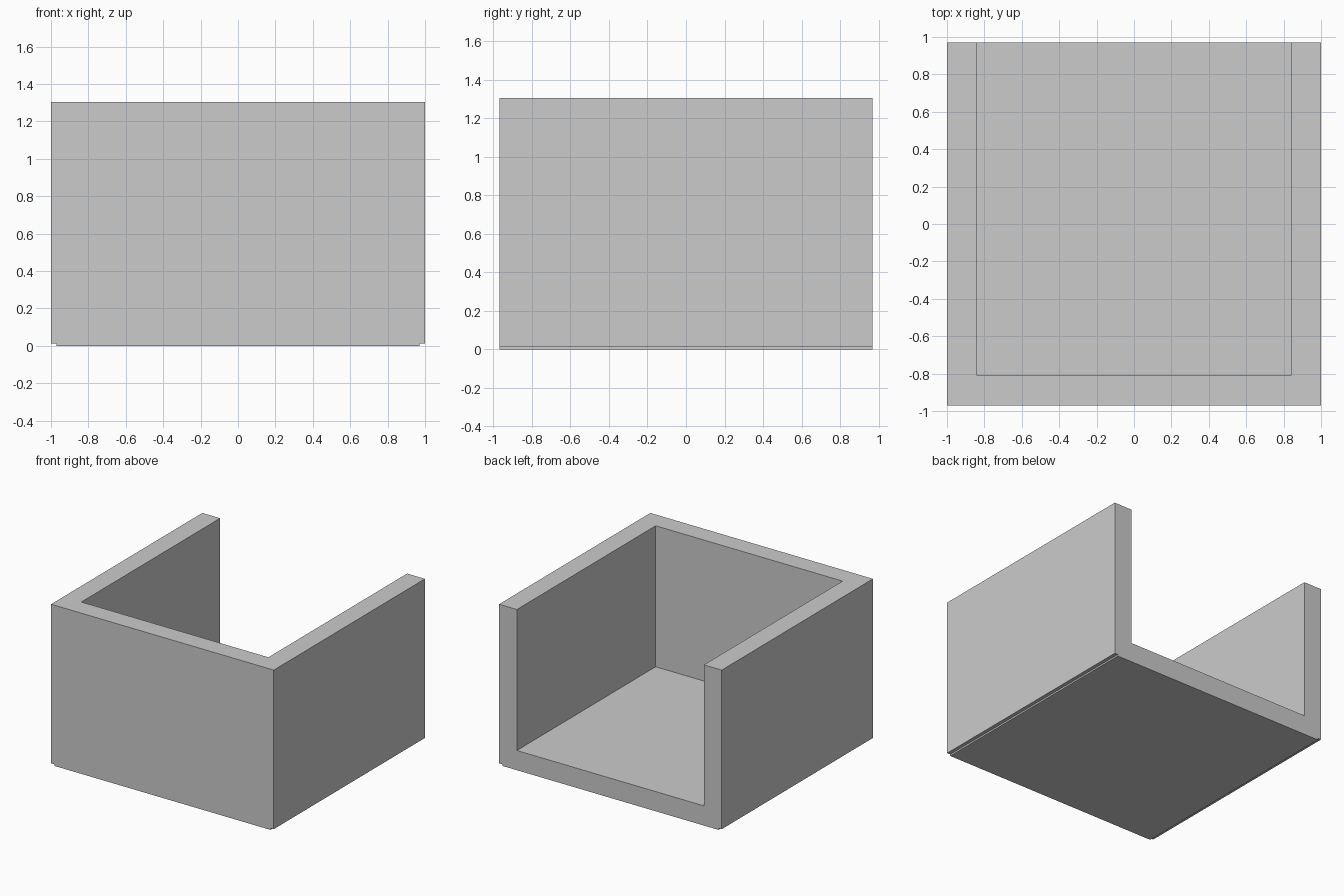
import bpy, bmesh
from mathutils import Vector

if "Cube" in bpy.data.objects:
    bpy.data.objects.remove(bpy.data.objects["Cube"])

W, D, H = 1.0, 0.97, 1.305      # half width, half depth, height
T, FOOT_X, FOOT_Z = 0.16, 0.97, 0.013


def extrude_profile(name, half, y0, y1):
    """Mirror a half x/z profile and extrude it along y as a solid."""
    outline = half + [(-x, z) for x, z in reversed(half)]
    bm = bmesh.new()
    face = bm.faces.new([bm.verts.new((x, y0, z)) for x, z in outline])
    side = bmesh.ops.extrude_face_region(bm, geom=[face])["geom"]
    moved = [v for v in side if isinstance(v, bmesh.types.BMVert)]
    bmesh.ops.translate(bm, verts=moved, vec=Vector((0, y1 - y0, 0)))
    bmesh.ops.recalc_face_normals(bm, faces=bm.faces[:])
    mesh = bpy.data.meshes.new(name)
    bm.to_mesh(mesh)
    bm.free()
    obj = bpy.data.objects.new(name, mesh)
    bpy.context.collection.objects.link(obj)
    return obj


# Outer block with the slightly narrower foot under it
box = extrude_profile("open_box", [(FOOT_X, 0), (FOOT_X, FOOT_Z), (W, FOOT_Z), (W, H)], -D, D)

# Hollow, open at the top and back
cutter = extrude_profile("hollow_cutter", [(W - T, T), (W - T, H + 0.5)], -D + T, D + 0.5)
cutter.hide_render = True

cut = box.modifiers.new("hollow", "BOOLEAN")
cut.operation = "DIFFERENCE"
cut.solver = "EXACT"
cut.object = cutter

# Apply the cut and drop the cutter
bpy.context.view_layer.objects.active = box
box.select_set(True)
bpy.ops.object.modifier_apply(modifier=cut.name)
bpy.data.objects.remove(cutter, do_unlink=True)
